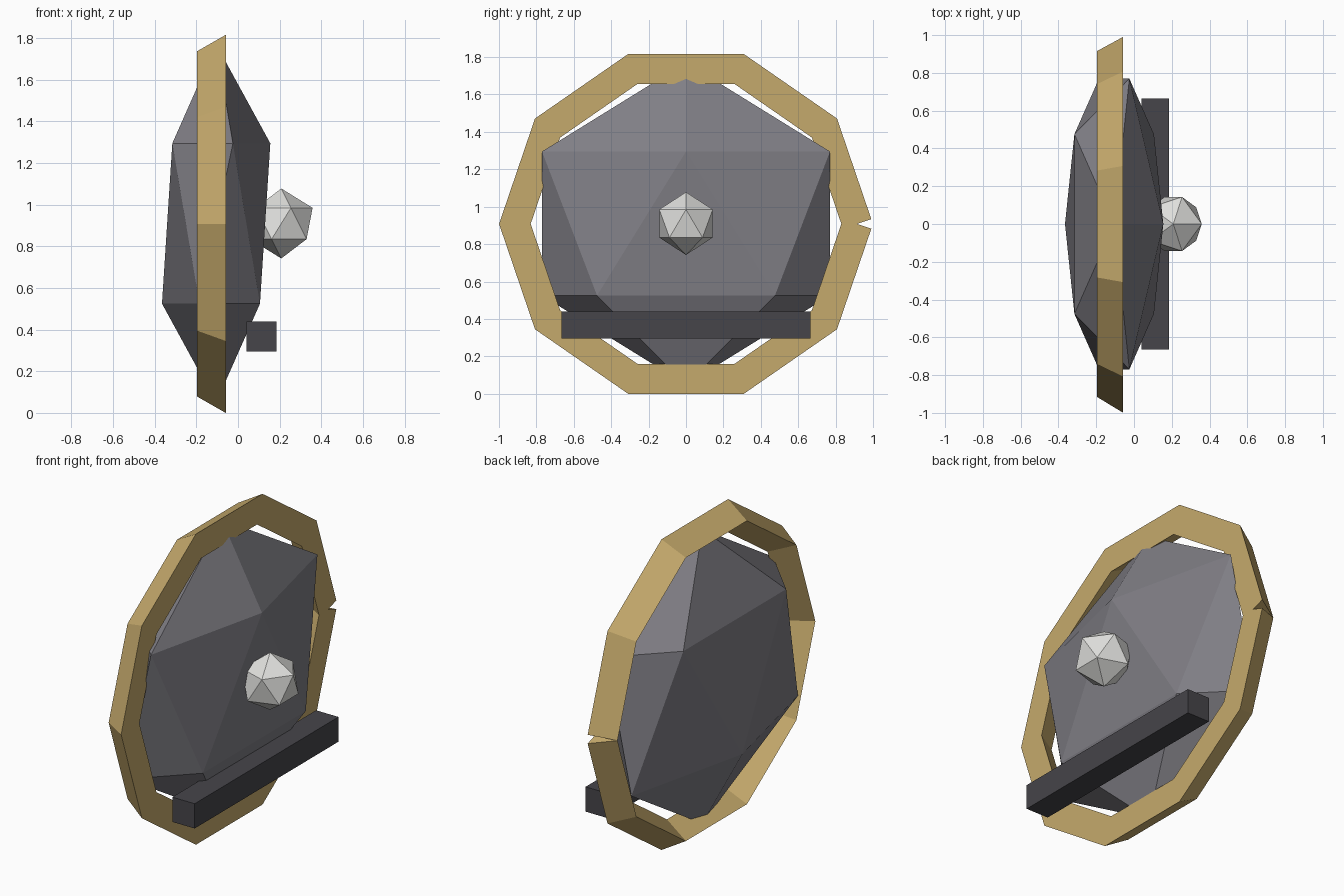
import bpy, bmesh, math
from mathutils import Vector

if "Cube" in bpy.data.objects:
    bpy.data.objects.remove(bpy.data.objects["Cube"])

CZ = 0.908  # height of the shield centre


def material(name, rgb):
    m = bpy.data.materials.new(name)
    m.diffuse_color = (*rgb, 1)
    m.use_nodes = True
    m.node_tree.nodes["Principled BSDF"].inputs["Base Color"].default_value = m.diffuse_color
    return m


gold = material("gold", (0.56, 0.40, 0.15))
slate = material("slate grey", (0.215, 0.21, 0.235))
charcoal = material("charcoal", (0.061, 0.059, 0.068))
silver = material("pale silver", (0.74, 0.74, 0.72))


def finish(name, bm, mat):
    bmesh.ops.recalc_face_normals(bm, faces=bm.faces)
    me = bpy.data.meshes.new(name)
    bm.to_mesh(me)
    bm.free()
    me.materials.append(mat)
    ob = bpy.data.objects.new(name, me)
    bpy.context.collection.objects.link(ob)


def gem(name, centre, scale, mat):
    """Twenty-sided ball, stretched and placed."""
    bm = bmesh.new()
    bmesh.ops.create_icosphere(bm, subdivisions=1, radius=1)
    bmesh.ops.scale(bm, vec=scale, verts=bm.verts)
    bmesh.ops.translate(bm, vec=centre, verts=bm.verts)
    finish(name, bm, mat)


# Flattened faceted body and the small central boss
gem("shield_body", (-0.105, 0, 0.91), (0.291, 0.905, 0.861), slate)
gem("central_boss", (0.208, 0, 0.91), (0.168, 0.168, 0.168), silver)

# Lower crossbar
bm = bmesh.new()
bmesh.ops.create_cube(bm, size=1)
bmesh.ops.scale(bm, vec=(0.145, 1.33, 0.145), verts=bm.verts)
bmesh.ops.translate(bm, vec=(0.1125, 0, 0.3675), verts=bm.verts)
finish("crossbar", bm, charcoal)

# Rim: triangular section swept with mitred corners round an open ten-sided path
section = [(-0.057, 0.08), (-0.197, 0.0), (-0.057, -0.08)]  # x, outward offset
path = [Vector((0.915 * math.cos(math.radians(36 * k)),
                0.872 * math.sin(math.radians(36 * k)))) for k in range(11)]
normals = []
for a, b in zip(path, path[1:]):
    t = (b - a).normalized()
    normals.append(Vector((t.y, -t.x)))

bm = bmesh.new()
rings = []
for k, p in enumerate(path):
    n1, n2 = normals[max(k - 1, 0)], normals[min(k, 9)]
    mitre = (n1 + n2) / (1 + n1.dot(n2))
    rings.append([bm.verts.new((x, p.x + mitre.x * o, CZ + p.y + mitre.y * o))
                  for x, o in section])
for r, s in zip(rings, rings[1:]):
    for i in range(3):
        j = (i + 1) % 3
        bm.faces.new((r[i], r[j], s[j], s[i]))
bm.faces.new(rings[0])
bm.faces.new(rings[-1])
finish("rim", bm, gold)
